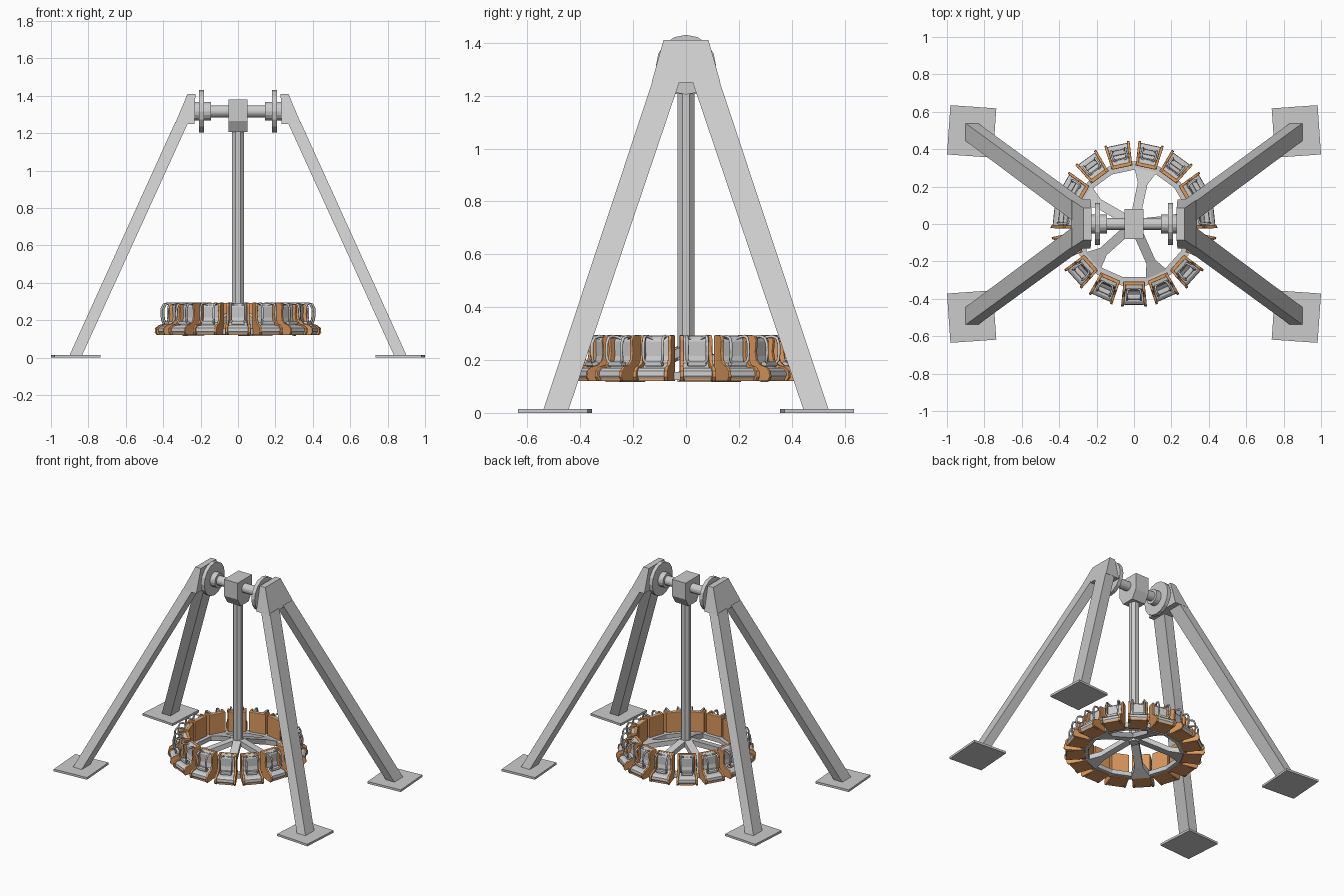
import bpy
from math import radians, pi, sin, cos
from mathutils import Matrix

if "Cube" in bpy.data.objects:
    bpy.data.objects.remove(bpy.data.objects["Cube"])

orange = bpy.data.materials.new("orange_paint")
orange.diffuse_color = (0.72, 0.32, 0.11, 1)
orange.use_nodes = True
orange.node_tree.nodes["Principled BSDF"].inputs["Base Color"].default_value = orange.diffuse_color


def add(name, mesh, mat=None, angle=None):
    ob = bpy.data.objects.new(name, mesh)
    bpy.context.collection.objects.link(ob)
    if mat and not mesh.materials:
        mesh.materials.append(mat)
    if angle is not None:
        ob.rotation_euler.z = angle
    return ob


def loft(name, rings, closed=False):
    """Skin a list of equal-length point rings."""
    n, m = len(rings[0]), len(rings)
    verts = [p for r in rings for p in r]
    faces = [(i * n + j, i * n + (j + 1) % n, (i + 1) % m * n + (j + 1) % n, (i + 1) % m * n + j)
             for i in range(m if closed else m - 1) for j in range(n)]
    if not closed:
        faces += [tuple(range(n))[::-1], tuple(range((m - 1) * n, m * n))]
    me = bpy.data.meshes.new(name)
    me.from_pydata(verts, [], faces)
    import bmesh
    bm = bmesh.new()
    bm.from_mesh(me)
    bmesh.ops.recalc_face_normals(bm, faces=bm.faces)
    bm.to_mesh(me)
    bm.free()
    return me


def rect(x0, x1, y0, y1, z):
    return [(x0, y0, z), (x1, y0, z), (x1, y1, z), (x0, y1, z)]


def cyl_x(name, x0, x1, r, n=16, z=1.317):
    rings = [[(x, r * sin(2 * pi * k / n), z + r * cos(2 * pi * k / n)) for k in range(n)]
             for x in (x0, x1)]
    return add(name, loft(name, rings))


def baked(ob):
    """Replace a curve or modified object with its final mesh."""
    dg = bpy.context.evaluated_depsgraph_get()
    me = bpy.data.meshes.new_from_object(ob.evaluated_get(dg))
    me.name = ob.name
    bpy.data.objects.remove(ob)
    return me


def softened(name, mesh, width):
    ob = add(name, mesh)
    b = ob.modifiers.new("bevel", 'BEVEL')
    b.width, b.segments, b.limit_method = width, 2, 'ANGLE'
    b.angle_limit = radians(50)
    return baked(ob)


# Legs and foot plates
for sx in (-1, 1):
    for sy in (-1, 1):
        flip = Matrix.Diagonal((sx, sy, 1, 1))
        leg = loft("leg", [rect(.835, .902, .445, .54, .01), rect(.265, .335, .022, .125, 1.26)])
        plate = loft("foot_plate", [rect(-.123, .123, -.132, .132, z) for z in (0, .015)])
        plate.transform(Matrix.Translation((.868, .495, 0)) @ Matrix.Rotation(radians(4), 4, 'Z'))
        for me in (leg, plate):
            me.transform(flip)
            if sx * sy < 0:
                me.flip_normals()
            add(me.name, me)

# Leg heads, flanges and axle
for s in (-1, 1):
    head = loft("leg_head", [rect(*sorted((s * .232, s * .337)), -.13, .13, 1.25),
                             rect(*sorted((s * .228, s * .27)), -.085, .085, 1.41)])
    add("leg_head", head)
    cyl_x("axle_flange", s * .182, s * .208, .113)
    cyl_x("axle_collar", s * .145, s * .24, .05)
cyl_x("axle", -.2, .2, .032)

# Central gearbox block and pendulum column
block = [(-.08, 1.38), (.08, 1.38), (.08, 1.265), (.045, 1.207), (-.045, 1.207), (-.08, 1.265)]
add("pivot_block", loft("pivot_block", [[(x, y, z) for y, z in block] for x in (-.052, .052)]))
column = [[(.034 * cos(pi / 4 * k + pi / 8), .034 * sin(pi / 4 * k + pi / 8), z) for k in range(8)]
          for z in (.2, 1.22)]
add("pendulum_column", loft("pendulum_column", column))

# Gondola ring, one side per seat
seat_angles = [radians(-90 + 24 * k) for k in range(15)]
section = [(.29, .125), (.335, .125), (.335, .155), (.29, .155)]
ring = [[(r * cos(a + radians(12)), r * sin(a + radians(12)), z) for r, z in section]
        for a in seat_angles]
add("gondola_ring", loft("gondola_ring", ring, closed=True))

# Flared spokes sloping from the column to the ring
spoke = loft("spoke", [[(x, -w, z - .035), (x, w, z - .035), (x, w, z), (x, -w, z)]
                       for x, w, z in ((0, .026, .26), (.22, .026, .18), (.305, .065, .152))])
for k in range(5):
    add("spoke", spoke, angle=radians(6 + 72 * k))

# Seat shell: back panel, pan and two splayed wings (seat faces local +x)
def splay(x):
    return .056 + (x - .31) * .1


wing_profile = [(.315, .12), (.43, .12), (.441, .135), (.438, .158), (.42, .174), (.39, .182),
                (.373, .2), (.368, .23), (.372, .275), (.362, .293), (.315, .295)]
wings = [softened("seat_wing", loft("seat_wing", [[(x, s * (splay(x) - t), z) for x, z in wing_profile]
                                                 for t in (0, .014)]), .003) for s in (-1, 1)]
back = softened("seat_back_panel", loft("seat_back_panel", [rect(.308, .328, -.058, .058, z)
                                                           for z in (.12, .293)]), .004)
pan = loft("seat_pan", [rect(.32, .425, -.05, .05, z) for z in (.12, .13)])

# Seat padding
pad_profile = [(.325, .128), (.422, .125), (.432, .14), (.43, .158), (.415, .17), (.375, .174),
               (.358, .188), (.352, .215), (.354, .27), (.346, .288), (.325, .292)]
pad = softened("seat_padding", loft("seat_padding", [[(x, s * (splay(x) - .013), z)
                                                     for x, z in pad_profile] for s in (-1, 1)]), .004)

# Over-shoulder restraint: closed tube loop
half = [(.345, .018, .28), (.352, .032, .287), (.375, .038, .29), (.396, .038, .284),
        (.406, .038, .262), (.407, .038, .225), (.403, .038, .2), (.398, .028, .188)]
path = half + [(x, -y, z) for x, y, z in reversed(half)]
cu = bpy.data.curves.new("restraint", 'CURVE')
cu.dimensions = '3D'
cu.bevel_depth, cu.bevel_resolution = .006, 1
sp = cu.splines.new('POLY')
sp.points.add(len(path) - 1)
for p, co in zip(sp.points, path):
    p.co = (*co, 1)
sp.use_cyclic_u = True
restraint = baked(add("restraint", cu))
for p in restraint.polygons:
    p.use_smooth = True

# Lap pad across the bottom of the restraint
lap = softened("lap_pad", loft("lap_pad", [rect(.376, .404, -.036, .036, z) for z in (.176, .194)]), .006)

# Repeat the seat around the ring
for a in seat_angles:
    for me in (*wings, back, pan):
        add(me.name.split(".")[0], me, orange, a)
    for me in (pad, restraint, lap):
        add(me.name.split(".")[0], me, angle=a)
